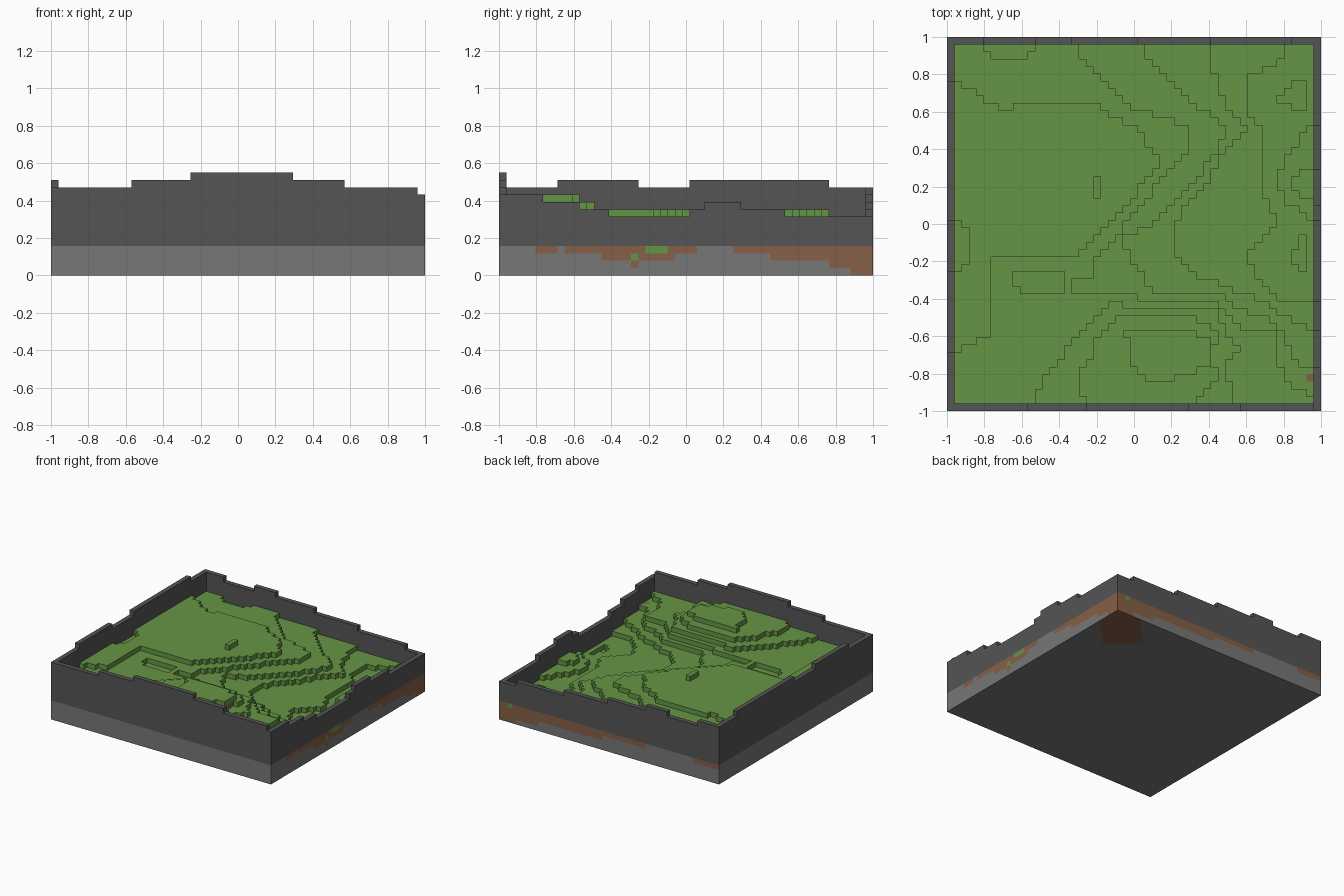
import bpy
import bmesh

cube = bpy.data.objects.get("Cube")
if cube:
    bpy.data.objects.remove(cube, do_unlink=True)

COUNT = 51                # blocks along each side
LAST = COUNT - 1
BLOCK = 2 / COUNT
BASE = 4                  # blocks in the base, also the rise of the wall
OUTSIDE = -1


def make_material(name, colour):
    material = bpy.data.materials.new(name)
    material.use_nodes = True
    material.diffuse_color = (*colour, 1)
    shader = material.node_tree.nodes["Principled BSDF"]
    shader.inputs["Base Color"].default_value = (*colour, 1)
    shader.inputs["Roughness"].default_value = 0.9
    return material


GRASS, DIRT, STONE, WALL = range(4)
materials = [
    make_material("grass green", (0.13, 0.30, 0.06)),
    make_material("dirt brown", (0.235, 0.115, 0.063)),
    make_material("stone grey", (0.185, 0.185, 0.185)),
    make_material("dark wall grey", (0.09, 0.09, 0.09)),
]

# Terrace outlines in block units, each raising the ground to a level
level_five = [(0, 0), (0, 51), (47, 51), (46, 49), (45, 47), (42, 46), (41, 45),
              (41, 41), (43, 38), (43, 30), (44, 28), (45, 25), (43, 23), (41, 21),
              (42, 18), (44, 17), (45, 15), (51, 15), (51, 0)]
level_six = [(0, 0), (0, 51), (36, 51), (36, 46), (37, 45), (38, 41), (40, 39),
             (41, 38), (39, 36), (37, 34), (36, 31), (32, 27), (31, 25), (31, 21),
             (33, 19), (35, 18), (38, 17), (43, 15), (45, 13), (49, 12), (49, 11),
             (51, 11), (51, 0)]
level_seven = [(0, 0), (0, 51), (26, 51), (27, 48), (31, 44), (35, 41), (37, 40),
               (38, 38), (37, 36), (35, 33), (29, 26), (25, 24), (24, 23), (25, 21),
               (28, 16), (37, 16), (39, 14), (43, 13), (46, 10), (47, 8), (48, 6),
               (51, 6), (51, 0)]
level_eight = [(0, 0), (0, 51), (17, 51), (18, 48), (22, 44), (26, 41), (29, 40),
               (33, 39), (33, 35), (28, 30), (27, 28), (24, 25), (23, 23), (20, 20),
               (20, 18), (17, 18), (17, 16), (25, 16), (26, 15), (36, 15), (40, 11),
               (45, 11), (45, 7), (47, 3), (50, 2), (50, 0)]
west_plateau = [(0, 45), (3, 44), (5, 42), (8, 41), (10, 42), (20, 42), (23, 40),
                (27, 38), (27, 36), (29, 34), (26, 30), (25, 28), (19, 22), (17, 21),
                (6, 21), (6, 10), (3, 9), (2, 8), (0, 8), (0, 19), (2, 19), (3, 21),
                (3, 24), (2, 26), (0, 26)]
south_hill = [(11, 0), (13, 4), (16, 8), (19, 12), (23, 15), (24, 14), (36, 14),
              (37, 13), (38, 10), (40, 9), (38, 6), (39, 2), (40, 0)]
south_crest = [(19, 0), (18, 3), (18, 5), (20, 7), (20, 9), (23, 13), (33, 13),
               (35, 12), (37, 10), (36, 8), (37, 4), (35, 2), (33, 0)]
south_peak = [(24, 11), (32, 11), (36, 10), (36, 6), (33, 5), (29, 4), (27, 4),
              (25, 6), (25, 9)]
east_rise = [(51, 39), (49, 39), (48, 36), (46, 34), (45, 31), (46, 28), (48, 28),
             (49, 26), (51, 26)]
east_crest = [(51, 33), (48, 33), (47, 30), (49, 29), (51, 28)]
raised = [(5, level_five), (6, level_six), (7, level_seven), (8, level_eight),
          (9, west_plateau), (9, south_hill), (10, south_crest), (11, south_peak),
          (5, east_rise), (6, east_crest), (10, [(20, 29), (20, 32), (21, 32), (21, 29)])]

# Hollows sunk into the terraces
sunken = [(7, [(5, 51), (5, 49), (7, 48), (10, 48), (12, 49), (12, 51)]),
          (7, [(9, 19), (16, 19), (16, 16), (11, 16), (9, 17)]),
          (3, [(45, 43), (48, 45), (49, 45), (49, 41), (45, 42)]),
          (3, [(47, 20), (48, 24), (49, 24), (49, 19)])]


def inside(outline, x, y):
    hit = False
    for (ax, ay), (bx, by) in zip(outline, outline[1:] + outline[:1]):
        if (ay > y) != (by > y) and x < ax + (y - ay) * (bx - ax) / (by - ay):
            hit = not hit
    return hit


def ground_level(i, j):
    x, y = i + 0.5, j + 0.49
    level = max([BASE] + [top for top, outline in raised if inside(outline, x, y)])
    return min([level] + [top for top, outline in sunken if inside(outline, x, y)])


def is_rim(i, j):
    return i in (0, LAST) or j in (0, LAST)


cells = [(i, j) for i in range(COUNT) for j in range(COUNT)]
rim = [cell for cell in cells if is_rim(*cell)]
ground = [cell for cell in cells if not is_rim(*cell)]
height = {cell: ground_level(*cell) + (BASE if is_rim(*cell) else 0) for cell in cells}


class BlockMesh:
    """Collects block faces and turns them into one object."""

    def __init__(self, name):
        self.name = name
        self.bm = bmesh.new()

    def quad(self, corners, paint):
        verts = [self.bm.verts.new((x * BLOCK - 1, y * BLOCK - 1, z * BLOCK))
                 for x, y, z in corners]
        self.bm.faces.new(verts).material_index = paint

    def flat(self, i, j, z, paint, up=True):
        corners = [(i, j, z), (i + 1, j, z), (i + 1, j + 1, z), (i, j + 1, z)]
        self.quad(corners if up else corners[::-1], paint)

    def side(self, i, j, dx, dy, z, paint):
        # Face of a block looking towards (dx, dy)
        cx, cy = i + 0.5 + dx / 2, j + 0.5 + dy / 2
        tx, ty = -dy / 2, dx / 2
        self.quad([(cx - tx, cy - ty, z), (cx + tx, cy + ty, z),
                   (cx + tx, cy + ty, z + 1), (cx - tx, cy - ty, z + 1)], paint)

    def finish(self):
        bmesh.ops.remove_doubles(self.bm, verts=self.bm.verts, dist=BLOCK / 100)
        mesh = bpy.data.meshes.new(self.name)
        self.bm.to_mesh(mesh)
        self.bm.free()
        for material in materials:
            mesh.materials.append(material)
        bpy.context.collection.objects.link(bpy.data.objects.new(self.name, mesh))


DIRECTIONS = [(1, 0), (-1, 0), (0, 1), (0, -1)]


def build_columns(name, members, top_paint, side_paint):
    part = BlockMesh(name)
    for i, j in members:
        top = height[i, j]
        part.flat(i, j, top, top_paint(i, j))
        for dx, dy in DIRECTIONS:
            for z in range(height.get((i + dx, j + dy), BASE), top):
                part.side(i, j, dx, dy, z, side_paint(top - z))
    part.finish()


# Terraced ground: grass on top, dirt below the first block of tall steps
build_columns("terraced_ground", ground,
              lambda i, j: DIRT if (i, j) == (LAST - 1, 4) else GRASS,
              lambda depth: GRASS if depth == 1 else DIRT)

# Perimeter wall, stepping with the ground
build_columns("perimeter_wall", rim, lambda i, j: WALL, lambda depth: WALL)


def dirt_depth(dx, dy, i, j):
    # Blocks of dirt below the top of the base; runs are (start, end, depth)
    if dx == 1:
        runs = [(5, 8, 1), (9, 14, 1), (14, 24, 2), (18, 19, 3), (24, 27, 1),
                (32, 37, 1), (37, 45, 2), (45, 48, 3), (48, 51, 4)]
        along = j
    elif dy == 1:
        runs = [(0, 6, 1), (17, 27, 1), (27, 42, 2), (42, 47, 3), (47, 51, 4)]
        along = i
    else:
        return 0
    return max([0] + [depth for start, end, depth in runs if start <= along < end])


def base_paint(dx, dy, i, j, z):
    tufts = [(18, 2), (20, 3), (21, 3), (22, 3)]
    if (dx == 1 and (j, z) in tufts) or (dy == 1 and (i, z) == (48, 3)):
        return GRASS
    return DIRT if BASE - z <= dirt_depth(dx, dy, i, j) else STONE


# Stone base with dirt seams and a dirt patch under the back corner
base = BlockMesh("stone_base")
for i, j in cells:
    patch = 2 * LAST - i - j < 18 and abs(i - j) < 6
    base.flat(i, j, 0, DIRT if patch else STONE, up=False)
    for dx, dy in DIRECTIONS:
        if (i + dx, j + dy) not in height:
            for z in range(BASE):
                base.side(i, j, dx, dy, z, base_paint(dx, dy, i, j, z))
base.finish()
